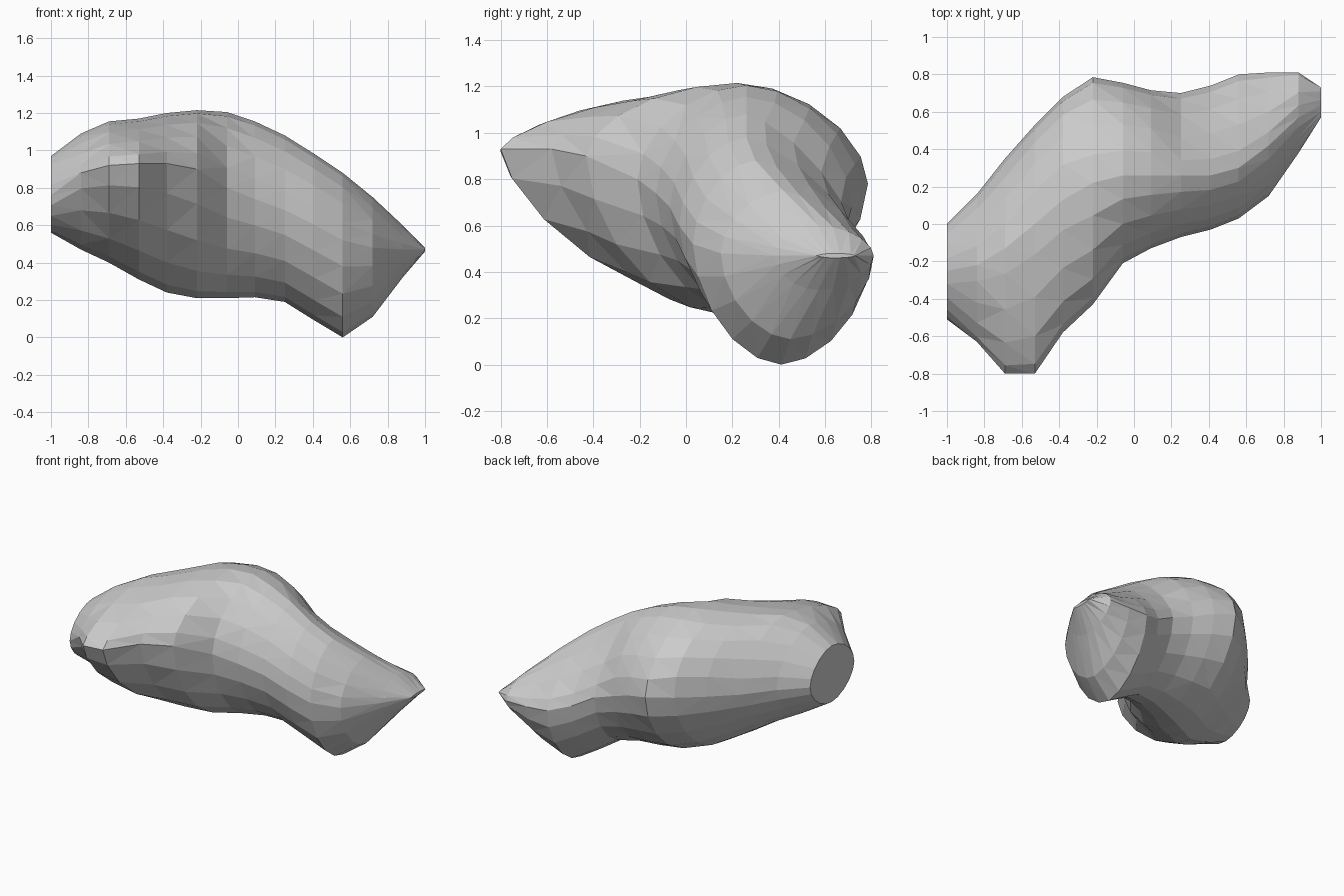
import bpy, bmesh, math

if "Cube" in bpy.data.objects:
    bpy.data.objects.remove(bpy.data.objects["Cube"])

# Cross-sections along x: x, then (y, z) of the front, top, back and bottom extremes
SECTIONS = [
    (-1.00, -0.51, 0.76, -0.25, 0.97, 0.00, 0.76, -0.25, 0.56),
    (-0.84, -0.63, 0.88, -0.22, 1.09, 0.16, 0.76, -0.20, 0.47),
    (-0.69, -0.80, 0.92, -0.13, 1.155, 0.35, 0.76, -0.15, 0.40),
    (-0.53, -0.80, 0.93, 0.00, 1.17, 0.53, 0.77, -0.05, 0.31),
    (-0.38, -0.58, 0.93, 0.13, 1.20, 0.68, 0.78, 0.08, 0.24),
    (-0.22, -0.43, 0.90, 0.22, 1.215, 0.785, 0.78, 0.18, 0.21),
    (-0.06, -0.21, 0.80, 0.26, 1.205, 0.755, 0.74, 0.25, 0.21),
    (0.09, -0.13, 0.74, 0.26, 1.155, 0.715, 0.68, 0.30, 0.215),
    (0.25, -0.07, 0.68, 0.26, 1.08, 0.70, 0.62, 0.35, 0.19),
    (0.41, -0.03, 0.60, 0.26, 0.98, 0.74, 0.53, 0.40, 0.09),
    (0.56, 0.03, 0.52, 0.30, 0.88, 0.80, 0.48, 0.41, 0.00),
    (0.72, 0.15, 0.48, 0.42, 0.75, 0.81, 0.47, 0.45, 0.11),
    (0.88, 0.38, 0.47, 0.57, 0.60, 0.81, 0.47, 0.57, 0.32),
    (1.00, 0.57, 0.47, 0.64, 0.48, 0.73, 0.47, 0.64, 0.46),
]
STEPS = 5  # segments per quarter


def quarter_power(x, front, upper):
    """Roundness of one quarter: 1 is an ellipse, larger is flatter."""
    if front and -0.9 < x < -0.3:      # pinched snout
        return 1.35 if x < -0.45 else 1.25
    if not front and upper:
        if -0.6 < x < -0.3:            # full shoulder at the back
            return 0.92
        if 0.2 < x < 0.8:              # hollow behind the ridge
            return 1.45
    return 1.12


def ring(section):
    """Closed loop of points through the four extremes, as rounded quarters."""
    x, fy, fz, ty, tz, by, bz, uy, uz = section
    front, top, back, under = (fy, fz), (ty, tz), (by, bz), (uy, uz)
    quarters = [(front, top, True), (back, top, False),
                (back, under, True), (front, under, False)]
    pts = []
    for (sy, sz), (vy, vz), forward in quarters:
        power = quarter_power(x, (sy, sz) == front, (vy, vz) == top)
        for i in range(STEPS):
            t = i / STEPS if forward else 1 - i / STEPS
            a = t * math.pi / 2
            c = max(math.cos(a), 0) ** power
            s = max(math.sin(a), 0) ** power
            pts.append((x, vy + (sy - vy) * c, sz + (vz - sz) * s))
    return pts


# Faceted boulder skinned across the sections, flat cut at the left end
bm = bmesh.new()
loops = [[bm.verts.new(p) for p in ring(s)] for s in SECTIONS]
n = len(loops[0])
sides = []
for a, b in zip(loops, loops[1:]):
    for i in range(n):
        j = (i + 1) % n
        sides.append(bm.faces.new((a[i], a[j], b[j], b[i])))
bm.faces.new(loops[0])
bm.faces.new(loops[-1])
bmesh.ops.triangulate(bm, faces=sides)
bmesh.ops.recalc_face_normals(bm, faces=bm.faces)

mesh = bpy.data.meshes.new("boulder")
bm.to_mesh(mesh)
bm.free()
boulder = bpy.data.objects.new("boulder", mesh)
bpy.context.collection.objects.link(boulder)
